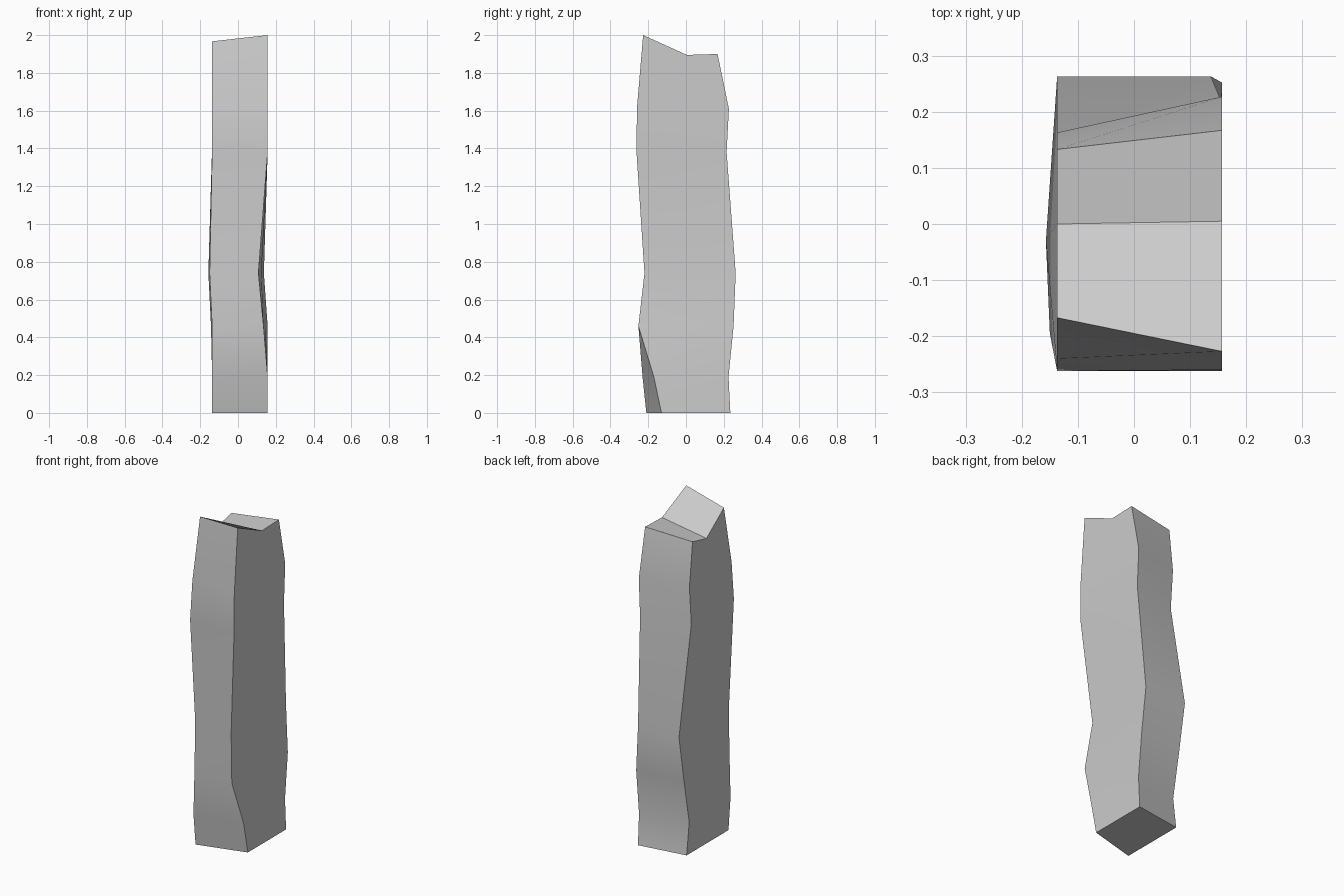
import bpy, bmesh

if "Cube" in bpy.data.objects:
    bpy.data.objects.remove(bpy.data.objects["Cube"])

# Each ring: z, then (x, y) of front-left, front-right, mid-right,
# back-right, back-left, mid-left
L, R = -0.137, 0.157
rings = [
    (0.00, (L, -.21), (R, -.13), (R, 0), (R, .235), (L, .19), (L, 0)),
    (0.19, (L, -.23), (R, -.17), (R, 0), (R, .225), (L, .165), (L, 0)),
    (0.46, (L, -.22), (.135, -.252), (.145, 0), (R, .252), (L, .215), (-.143, 0)),
    (0.74, (-.15, -.195), (.108, -.22), (.124, 0), (.137, .263), (L, .263), (-.157, -.03)),
    (1.38, (L, -.262), (R, -.262), (R, 0), (R, .215), (L, .145), (-.138, 0)),
    (1.61, (L, -.24), (R, -.26), (R, 0), (R, .227), (L, .163), (L, 0)),
    (None, (L, -.167), (R, -.227), (R, .005), (R, .167), (L, .133), (L, 0)),
]
top_z = (1.967, 2.0, 1.895, 1.9, 1.875, 1.845)  # dipped top

bm = bmesh.new()
rows = []
for z, *pts in rings:
    rows.append([bm.verts.new((x, y, top_z[i] if z is None else z))
                 for i, (x, y) in enumerate(pts)])

# Sides
for a, b in zip(rows, rows[1:]):
    for i in range(6):
        j = (i + 1) % 6
        bm.faces.new((a[i], a[j], b[j], b[i]))

# Flat base and two-slope top
bm.faces.new(rows[0][::-1])
t = rows[-1]
bm.faces.new((t[0], t[1], t[2], t[5]))
bm.faces.new((t[5], t[2], t[3], t[4]))
bmesh.ops.recalc_face_normals(bm, faces=bm.faces)

mesh = bpy.data.meshes.new("wooden_post")
bm.to_mesh(mesh)
bm.free()
post = bpy.data.objects.new("wooden_post", mesh)
bpy.context.collection.objects.link(post)
bpy.context.view_layer.objects.active = post
post.select_set(True)
bpy.ops.object.shade_smooth_by_angle()
